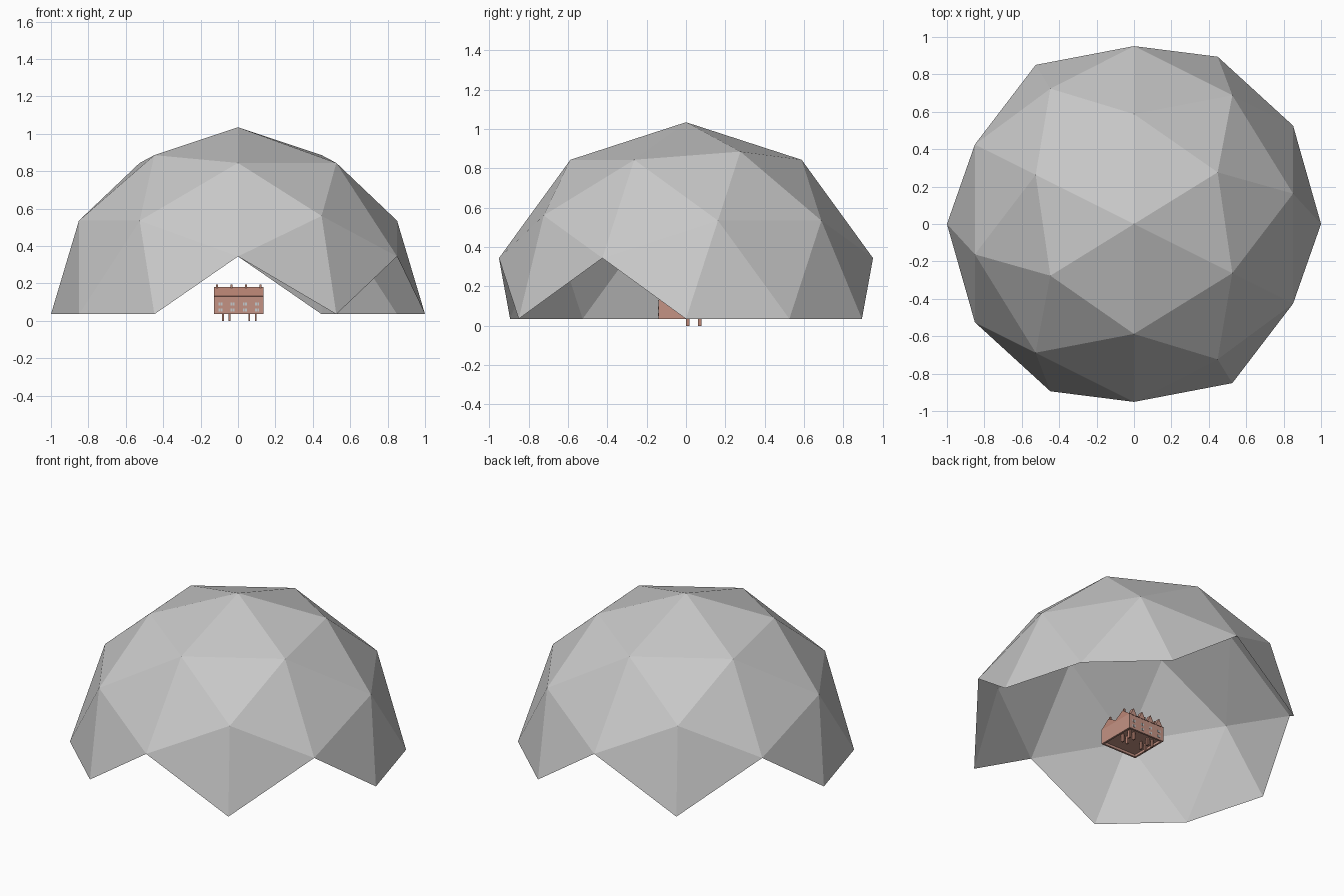
import bpy, bmesh, math
from mathutils import Vector, Matrix

if "Cube" in bpy.data.objects:
    bpy.data.objects.remove(bpy.data.objects["Cube"])

BASE = 0.035          # ground level of dome and house; the pegs reach down to 0


def material(name, rgb):
    m = bpy.data.materials.new(name)
    m.diffuse_color = (*rgb, 1)
    m.use_nodes = True
    m.node_tree.nodes["Principled BSDF"].inputs["Base Color"].default_value = m.diffuse_color
    return m


GREY = material("dome grey", (0.58, 0.58, 0.58))
BRICK = material("brick", (0.55, 0.29, 0.23))
ROOF = material("roof red", (0.50, 0.24, 0.18))
GLASS = material("window pale", (0.55, 0.58, 0.60))
DARK = material("dark timber", (0.17, 0.08, 0.06))


def finish(name, bm, mat, recalc=True):
    if recalc:
        bmesh.ops.recalc_face_normals(bm, faces=bm.faces)
    me = bpy.data.meshes.new(name)
    bm.to_mesh(me)
    bm.free()
    me.materials.append(mat)
    ob = bpy.data.objects.new(name, me)
    bpy.context.collection.objects.link(ob)
    return ob


def boxes(name, mat, spans):
    """One object from boxes given as (x0, x1, y0, y1, z0, z1)."""
    bm = bmesh.new()
    for x0, x1, y0, y1, z0, z1 in spans:
        m = Matrix.LocRotScale(Vector(((x0 + x1) / 2, (y0 + y1) / 2, (z0 + z1) / 2)),
                               None, Vector((x1 - x0, y1 - y0, z1 - z0)))
        bmesh.ops.create_cube(bm, size=1, matrix=m)
    return finish(name, bm, mat)


def prism(bm, pts, offset):
    """Extrude a closed profile of 3D points along an offset."""
    f = bm.faces.new([bm.verts.new(p) for p in pts])
    r = bmesh.ops.extrude_face_region(bm, geom=[f], use_keep_orig=True)
    bmesh.ops.translate(bm, vec=offset,
                        verts=[v for v in r["geom"] if isinstance(v, bmesh.types.BMVert)])


# Geodesic dome: icosahedron with an edge midpoint on top, split once
phi = (1 + math.sqrt(5)) / 2
ico = []
for a in (-1, 1):
    for b in (-phi, phi):
        ico += [Vector((a, 0, b)), Vector((b, a, 0)), Vector((0, b, a))]
pts = [v.normalized() for v in ico]
pts += [(p + q).normalized() for i, p in enumerate(ico) for q in ico[:i]
        if abs((p - q).length - 2) < 0.01]
bm = bmesh.new()
for p in pts:
    bm.verts.new(p)
bmesh.ops.convex_hull(bm, input=bm.verts[:])
bmesh.ops.recalc_face_normals(bm, faces=bm.faces)
# keep only the panels wholly above the equator, which leaves the openings
low = [f for f in bm.faces if min(v.co.z for v in f.verts) < -0.01]
bmesh.ops.delete(bm, geom=low, context='FACES')
turn = Matrix.Translation((0, 0, BASE)) @ Matrix.Rotation(math.atan2(1, phi), 4, 'Z')
bm.transform(turn)
finish("geodesic_dome", bm, GREY, recalc=False)

# House walls, open underneath
X0, X1, Y0, Y1, T, EAVE = -0.127, 0.135, -0.14, 0.12, 0.012, 0.13
boxes("house_walls", BRICK, [
    (X0, X1, Y0, Y0 + T, BASE, EAVE), (X0, X1, Y1 - T, Y1, BASE, EAVE),
    (X0, X0 + T, Y0 + T, Y1 - T, BASE, EAVE), (X1 - T, X1, Y0 + T, Y1 - T, BASE, EAVE)])
boxes("house_floor", BRICK, [(X0 + T, X1 - T, Y0 + T, Y1 - T, 0.05, 0.056)])

# Double-ridged roof running along x
ym = (Y0 + Y1) / 2
bm = bmesh.new()
prism(bm, [(X0, y, z) for y, z in ((Y0, EAVE), ((Y0 + ym) / 2, 0.18), (ym, 0.14),
                                   ((Y1 + ym) / 2, 0.18), (Y1, EAVE))], (X1 - X0, 0, 0))
finish("double_roof", bm, ROOF)

# Four pointed gables along the back, finials along the front ridge
w = (X1 - X0) / 4
bm = bmesh.new()
for i in range(4):
    x = X0 + i * w
    prism(bm, [(x + 0.008, Y1, EAVE), (x + w - 0.008, Y1, EAVE), (x + w / 2, Y1, 0.178)],
          (0, -0.03, 0))
finish("back_gables", bm, BRICK)
posts = [X0 + 0.014 + i * 0.078 for i in range(4)]
boxes("roof_finials", ROOF, [(x - 0.005, x + 0.005, y - 0.005, y + 0.005, 0.16, 0.195)
                             for x in posts for y in ((Y0 + ym) / 2, (Y1 + ym) / 2)])

# Windows on the front and back, two rows
panes = []
for i in range(4):
    x = X0 + (i + 0.5) * w
    for z in (0.05, 0.083):
        for y in (Y0, Y1):
            panes.append((x - 0.011, x + 0.011, y - 0.001, y + 0.001, z, z + 0.016))
boxes("windows", GLASS, panes)
bars = [((a + b) / 2 - 0.0015, (a + b) / 2 + 0.0015, c - 0.001, d + 0.001, e, f)
        for a, b, c, d, e, f in panes]
boxes("window_bars", BRICK, bars)
boxes("eaves_trim", DARK, [(X0, X1, y - 0.0015, y + 0.0015, EAVE - 0.002, EAVE + 0.002)
                           for y in (Y0, Y1)])

# Short pegs beneath the floor
boxes("floor_pegs", ROOF, [(x - 0.005, x + 0.005, y - 0.009, y + 0.009, 0, 0.052)
                           for x in (-0.08, -0.045, 0.06, 0.095) for y in (0.01, 0.07)])
